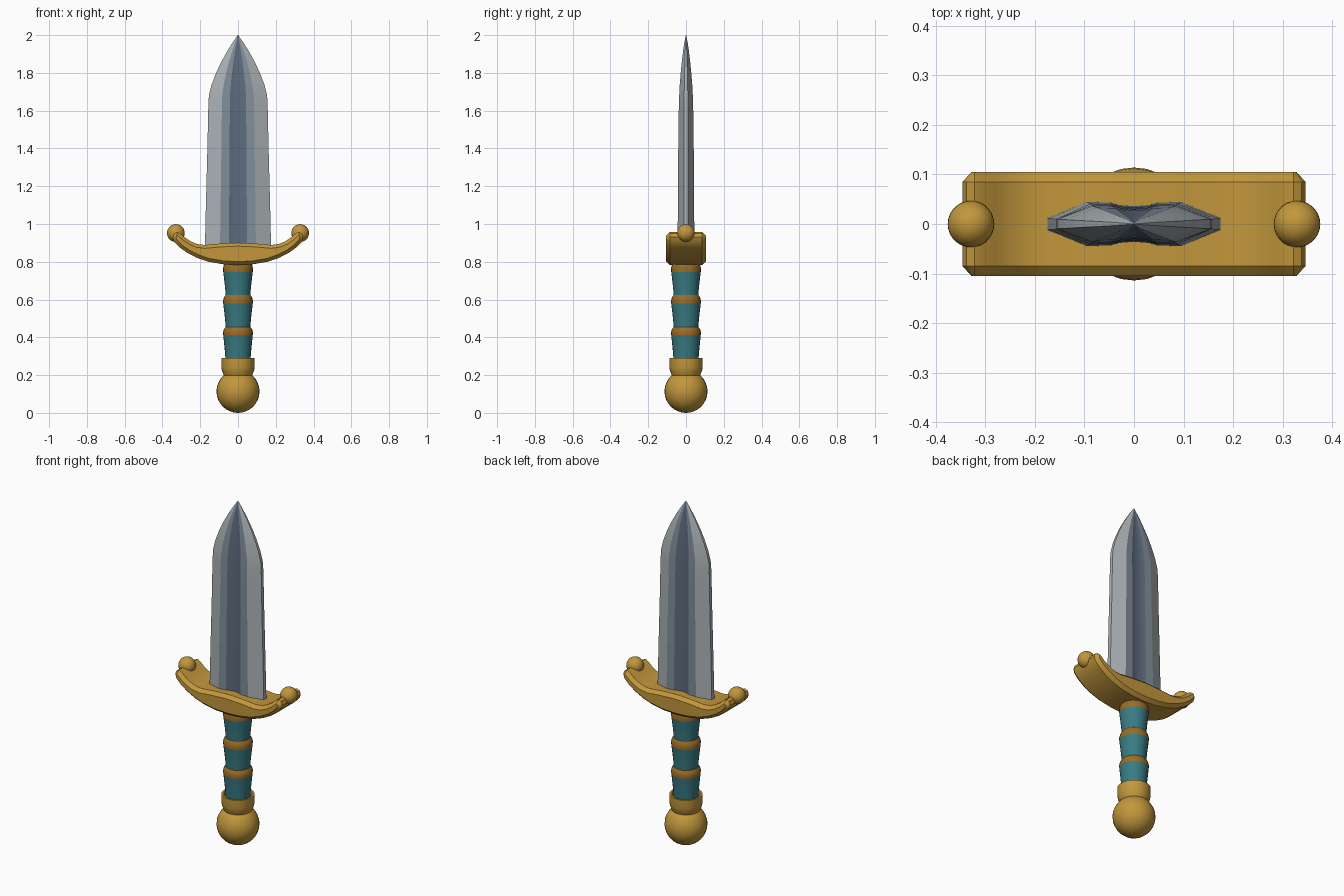
import bpy, bmesh, math
from mathutils import Matrix

if "Cube" in bpy.data.objects:
    bpy.data.objects.remove(bpy.data.objects["Cube"])


def material(name, rgb):
    m = bpy.data.materials.new(name)
    m.diffuse_color = (*rgb, 1)
    m.use_nodes = True
    m.node_tree.nodes["Principled BSDF"].inputs["Base Color"].default_value = m.diffuse_color
    return m


GOLD = material("gold", (0.54, 0.31, 0.045))
BRONZE = material("dark gold", (0.33, 0.15, 0.018))
TEAL = material("teal wrap", (0.04, 0.20, 0.23))
STEEL = material("pale steel", (0.40, 0.44, 0.46))
MID = material("mid steel", (0.22, 0.27, 0.32))
DARK = material("dark steel", (0.11, 0.15, 0.21))


def finish(name, bm, mats, angle=35):
    bmesh.ops.recalc_face_normals(bm, faces=bm.faces)
    mesh = bpy.data.meshes.new(name)
    bm.to_mesh(mesh)
    bm.free()
    for m in mats:
        mesh.materials.append(m)
    mesh.shade_smooth()
    mesh.set_sharp_from_angle(angle=math.radians(angle))
    obj = bpy.data.objects.new(name, mesh)
    bpy.context.collection.objects.link(obj)
    return obj


def loft(bm, rings):
    """Skin closed rings of points and cap both ends."""
    vs = [[bm.verts.new(p) for p in r] for r in rings]
    n = len(vs[0])
    rows = []
    for a, b in zip(vs, vs[1:]):
        rows.append([bm.faces.new((a[i], a[(i + 1) % n], b[(i + 1) % n], b[i]))
                     for i in range(n)])
    bm.faces.new(vs[0][::-1])
    bm.faces.new(vs[-1])
    return rows


def lathe(name, profile, mat, sides=28):
    bm = bmesh.new()
    loft(bm, [[(r * math.cos(2 * math.pi * i / sides),
                r * math.sin(2 * math.pi * i / sides), z) for i in range(sides)]
              for r, z in profile])
    return finish(name, bm, [mat])


def ball(name, loc, radius, mat):
    bm = bmesh.new()
    bmesh.ops.create_uvsphere(bm, u_segments=28, v_segments=16, radius=radius,
                              matrix=Matrix.Translation(loc))
    return finish(name, bm, [mat])


# Blade: hexagonal section with a sunken fuller on both faces
def blade_ring(z, w, t):
    k = w / 0.175
    half = [(0.175, 0.012 / 0.045), (0.095, 1), (0.048, 0.97), (0.03, 0.86)]
    q = [(x * k, y * t) for x, y in half]
    front = q + [(0, 0.8 * t)] + [(-x, y) for x, y in reversed(q)]
    return [(x, y, z) for x, y in front] + [(-x, -y, z) for x, y in front]


bm = bmesh.new()
stations = [(0.84, 0.176, 0.045), (1.1, 0.17, 0.043), (1.4, 0.162, 0.041),
            (1.63, 0.157, 0.038), (1.68, 0.154, 0.036), (1.74, 0.139, 0.033),
            (1.80, 0.116, 0.028), (1.86, 0.088, 0.022), (1.92, 0.054, 0.015),
            (1.96, 0.029, 0.009), (2.0, 0.001, 0.0008)]
rows = loft(bm, [blade_ring(*s) for s in stations])
for row in rows:
    for i, f in enumerate(row):
        f.material_index = (0, 1, 2, 2, 2, 2, 1, 0, 0)[i % 9]
finish("blade", bm, [STEEL, MID, DARK], 12)

# Guard: upswept crescent with chamfered front and back rims
top = [(0.1, 0.896), (0.175, 0.889), (0.215, 0.894), (0.25, 0.908),
       (0.28, 0.928), (0.305, 0.95), (0.322, 0.958), (0.338, 0.95), (0.346, 0.93)]
low = [(0.338, 0.906), (0.31, 0.877), (0.27, 0.848), (0.22, 0.822),
       (0.16, 0.801), (0.08, 0.787)]
right = top + low
outline = [(0, 0.901)] + right + [(0, 0.783)] + [(-x, z) for x, z in reversed(right)]
bm = bmesh.new()
loft(bm, [[(x, y, z) for x, z in outline] for y in (-0.085, 0.085)])
bmesh.ops.recalc_face_normals(bm, faces=bm.faces)
caps = [f for f in bm.faces if len(f.verts) > 4]
bmesh.ops.inset_individual(bm, faces=caps, thickness=0.018, depth=0.02)
finish("guard", bm, [GOLD], 32)

# Guard tip balls
for side, label in ((-1, "left"), (1, "right")):
    ball(label + "_guard_ball", (side * 0.329, 0, 0.952), 0.047, GOLD)

# Grip: three flared wrapped segments separated by metal bands
for i, (z0, z1) in enumerate(((0.27, 0.412), (0.455, 0.578), (0.625, 0.745))):
    h = z1 - z0
    lathe(f"grip_wrap_{i + 1}", [(0.066, z0), (0.068, z0 + h * 0.3),
                                 (0.073, z0 + h * 0.65), (0.078, z1)], TEAL)
for i, (z0, z1) in enumerate(((0.412, 0.455), (0.578, 0.625), (0.745, 0.80))):
    h = z1 - z0
    lathe(f"grip_band_{i + 1}", [(0.078, z0), (0.079, z0 + h * 0.35),
                                 (0.075, z0 + h * 0.7), (0.066, z1)], BRONZE)

# Pommel collar with a recessed rim, and pommel ball
lathe("pommel_collar", [(0.07, 0.19), (0.078, 0.205), (0.085, 0.225), (0.088, 0.24),
                        (0.088, 0.29), (0.076, 0.29), (0.072, 0.275)], GOLD)
ball("pommel", (0, 0, 0.114), 0.114, GOLD)
